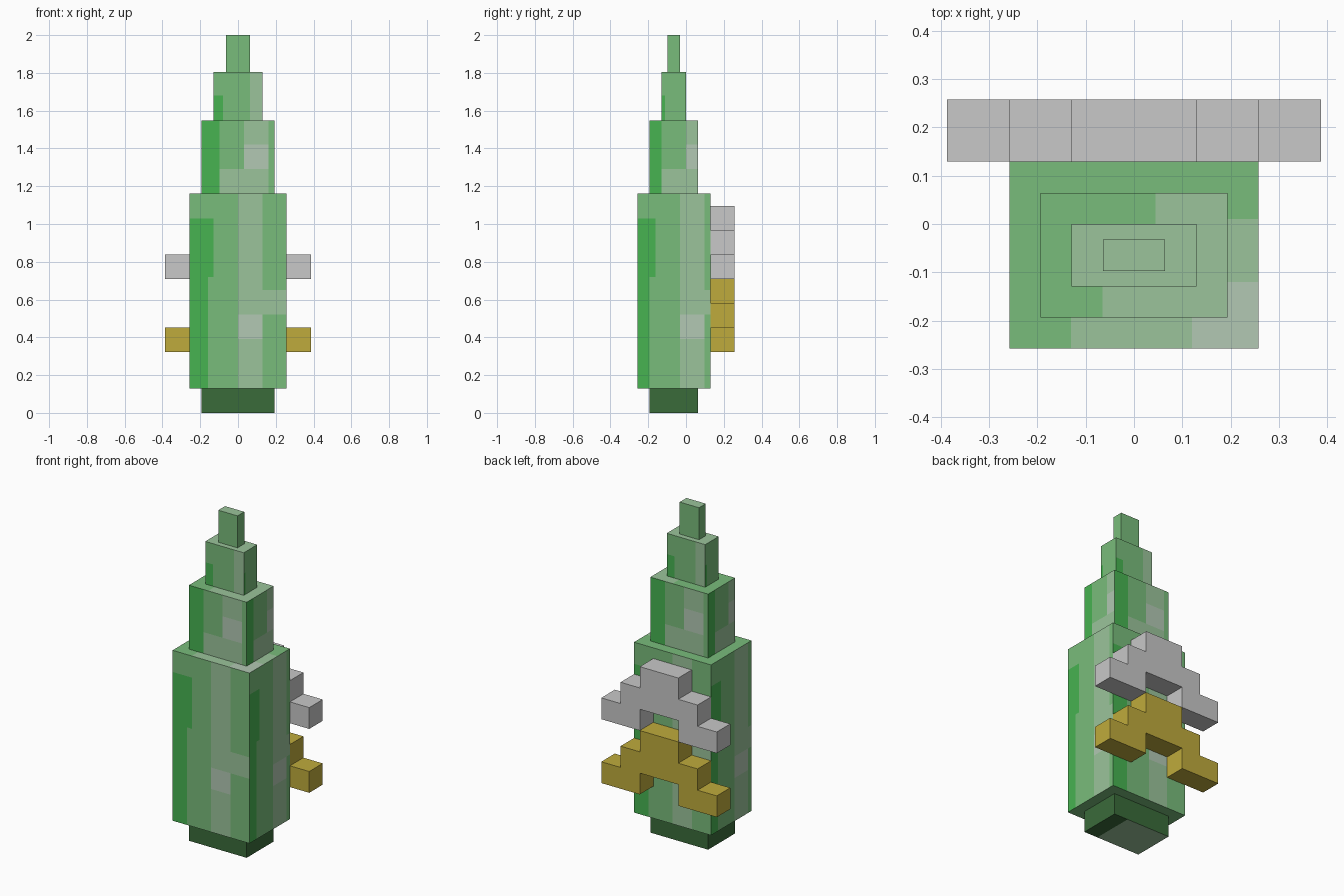
import bpy, bmesh
from mathutils import Vector

if "Cube" in bpy.data.objects:
    bpy.data.objects.remove(bpy.data.objects["Cube"])

V = 0.129          # block size
CY = -V / 2        # y centre of the tower


def material(name, hex_code):
    def lin(c):
        c /= 255
        return c / 12.92 if c <= 0.04045 else ((c + 0.055) / 1.055) ** 2.4
    m = bpy.data.materials.new(name)
    m.diffuse_color = [lin(int(hex_code[i:i + 2], 16)) for i in (0, 2, 4)] + [1]
    m.use_nodes = True
    m.node_tree.nodes["Principled BSDF"].inputs["Base Color"].default_value = m.diffuse_color
    return m


GREENS = [material("vivid_green", "47B351"), material("mid_green", "79BC7B"),
          material("pale_green", "9BC49B"), material("grey_green", "B2C8B3"),
          material("dark_green", "3A6B3A")]
VIVID, MID, PALE, GREY, DARK = range(5)
SILVER = material("silver", "C8C8C8")
GOLD = material("gold", "BFAB3C")


def finish(name, bm, mats):
    bmesh.ops.recalc_face_normals(bm, faces=bm.faces[:])
    mesh = bpy.data.meshes.new(name)
    bm.to_mesh(mesh)
    bm.free()
    for m in mats:
        mesh.materials.append(m)
    bpy.context.collection.objects.link(bpy.data.objects.new(name, mesh))


def painted_box(name, hx, hy, z0, z1, shift, cuts, side, top, bottom):
    """Box sliced along the colour borders, each face coloured by rule."""
    bm = bmesh.new()
    bmesh.ops.create_cube(bm, size=1)
    for v in bm.verts:
        v.co = Vector((v.co.x * 2 * hx, CY + v.co.y * 2 * hy,
                       z0 if v.co.z < 0 else z1))
    planes = [(0, x) for x in cuts[1]] + [(1, y) for y in cuts[2]]
    planes += [(2, z) for z in cuts[3]]
    for t in cuts[0]:
        for sign in (-1, 1):
            planes += [(0, sign * (t + shift)), (1, CY + sign * (t + shift + V / 4))]
    for axis, pos in planes:
        co, no = Vector(), Vector()
        co[axis], no[axis] = pos, 1
        bmesh.ops.bisect_plane(bm, geom=bm.verts[:] + bm.edges[:] + bm.faces[:],
                               plane_co=co, plane_no=no, dist=1e-5)
    bm.normal_update()
    for f in bm.faces:
        c, n = f.calc_center_median(), f.normal
        if n.z > 0.5:
            f.material_index = top(c.x, c.y)
        elif n.z < -0.5:
            f.material_index = bottom(c.x, c.y)
        else:
            # distance across the side, left to right as seen from outside
            t = -n.y * c.x if abs(n.y) > 0.5 else n.x * (c.y - CY) - V / 4
            f.material_index = side(t - shift, c.z)
    finish(name, bm, GREENS)


# Colour rules: t runs across a side, z is height
def body_side(t, z):
    if z < 1.03 and t < (-0.129 if z > 0.72 else -0.16):
        return VIVID
    if t > 0 and 0.52 < z < 0.65:
        return PALE
    if 0 < t < V:
        return GREY if 0.39 < z < 0.52 else PALE
    return MID


def body_top(x, y):
    if x > 0.12 and y < -0.12:
        return GREY
    if (x > -0.13 and y < -0.193) or (x > 0.193 and y < 0.01):
        return PALE
    return MID


def middle_side(t, z):
    if t < -V:
        return VIVID
    if t > V:
        return MID
    if z < 1.29:
        return PALE
    if t > 0:
        return GREY if z < 1.42 else PALE
    return MID


def middle_top(x, y):
    return PALE if x > 0.045 or (x > -0.065 and y < -0.129) else MID


def upper_side(t, z):
    if t < -0.143 and z < 1.68:
        return VIVID
    return PALE if t > 0 else MID


def plain(i):
    return lambda a, b: i


# Tower tiers from the ground up
painted_box("base", 1.5 * V, V, 0, V, 0, ([], [0.1], [], []),
            plain(DARK), plain(DARK), lambda x, y: DARK if x > 0.1 else PALE)
painted_box("main_body", 2 * V, 1.5 * V, V, 9 * V, 0,
            ([-0.16, -V, 0, V], [-0.13, 0.12, 0.193], [-0.193, -0.12, 0.01],
             [0.39, 0.52, 0.65, 0.72, 1.03]),
            body_side, body_top, plain(MID))
painted_box("middle_tier", 1.5 * V, V, 9 * V, 12 * V, V / 4,
            ([-V, 0, V], [-0.065, 0.045], [-0.129], [1.29, 1.42]),
            middle_side, middle_top, plain(MID))
painted_box("upper_tier", V, V / 2, 12 * V, 14 * V, V / 2,
            ([-0.143, 0], [], [], [1.68]),
            upper_side, plain(PALE), plain(MID))
painted_box("tip", V / 2, V / 4, 14 * V, 2.0, 0, ([], [], [], []),
            plain(MID), plain(PALE), plain(MID))


# Stepped chevrons on the back
def chevron(name, z0, mat):
    half = [(1, 3), (1, 2), (2, 2), (2, 1), (3, 1), (3, 0), (1, 0), (1, 1)]
    outline = half + [(-x, z) for x, z in reversed(half)]
    bm = bmesh.new()
    face = bm.faces.new([bm.verts.new((x * V, V, z0 + z * V)) for x, z in outline])
    ext = bmesh.ops.extrude_face_region(bm, geom=[face], use_keep_orig=True)
    moved = [g for g in ext["geom"] if isinstance(g, bmesh.types.BMVert)]
    bmesh.ops.translate(bm, verts=moved, vec=(0, V, 0))
    finish(name, bm, [mat])


chevron("silver_chevron", 5.5 * V, SILVER)
chevron("gold_chevron", 2.5 * V, GOLD)
